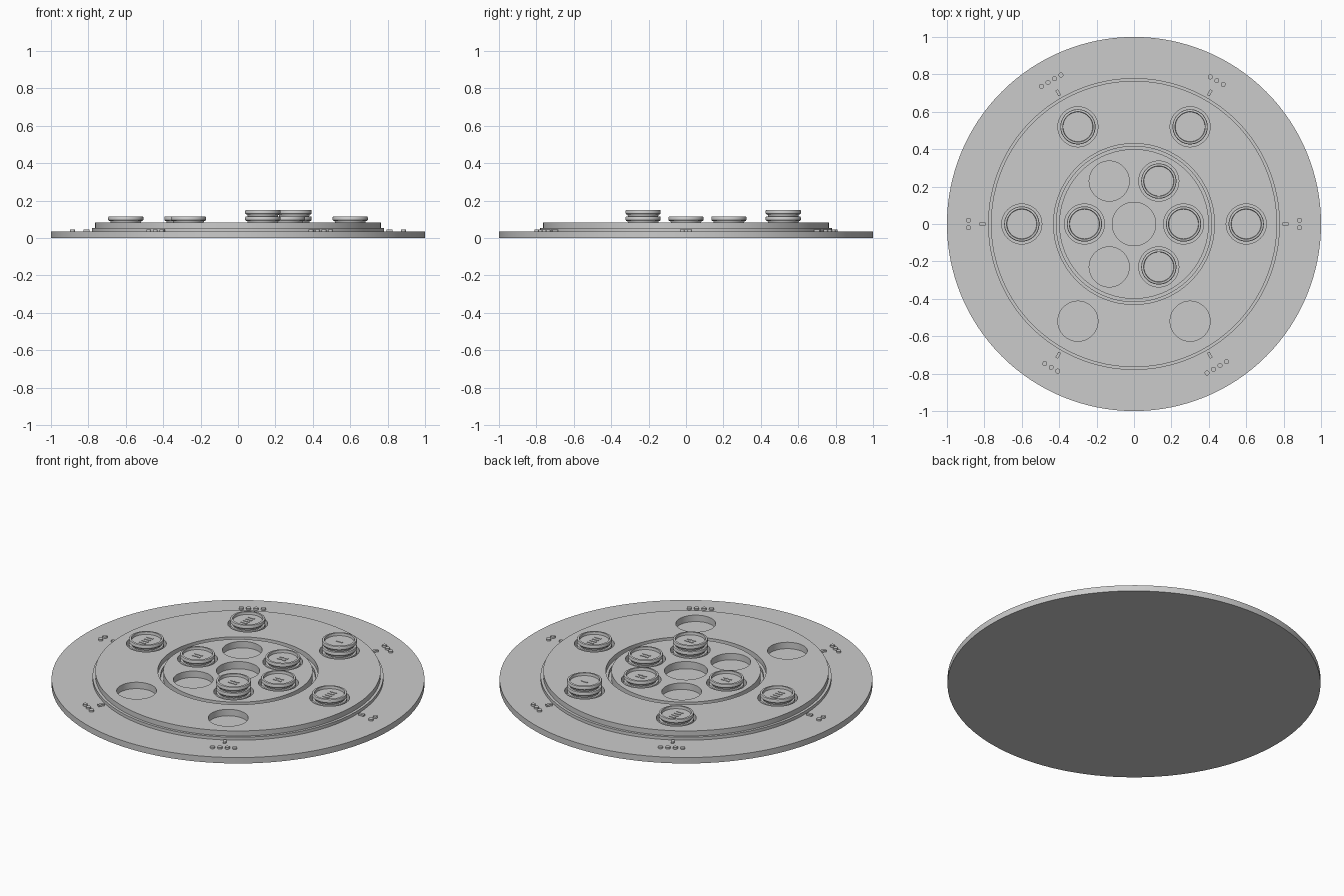
import bpy, bmesh, math
from mathutils import Matrix, Vector

cube = bpy.data.objects.get("Cube")
if cube:
    bpy.data.objects.remove(cube, do_unlink=True)

grey = bpy.data.materials.new("plain grey")
grey.use_nodes = True
grey.diffuse_color = (0.6, 0.6, 0.6, 1)
grey.node_tree.nodes["Principled BSDF"].inputs["Base Color"].default_value = (0.6, 0.6, 0.6, 1)

BASE_TOP, STEP_TOP, TIER_TOP = 0.035, 0.053, 0.083
HOLE_FLOOR, PITCH = 0.045, 0.035


def add_object(name, bm, smooth=True):
    bmesh.ops.recalc_face_normals(bm, faces=bm.faces)
    mesh = bpy.data.meshes.new(name)
    bm.to_mesh(mesh)
    bm.free()
    mesh.materials.append(grey)
    ob = bpy.data.objects.new(name, mesh)
    bpy.context.collection.objects.link(ob)
    if smooth:
        smooth_by_angle(ob)
    return ob


def smooth_by_angle(ob):
    bpy.ops.object.select_all(action='DESELECT')
    ob.select_set(True)
    bpy.context.view_layer.objects.active = ob
    bpy.ops.object.shade_smooth_by_angle(angle=math.radians(35))


def lathe(name, profile, steps=96, closed=False, smooth=True):
    """Revolve (radius, height) points around z."""
    bm = bmesh.new()
    verts = [bm.verts.new((r, 0, z)) for r, z in profile]
    for a, b in zip(verts, verts[1:]):
        bm.edges.new((a, b))
    if closed:
        bm.edges.new((verts[-1], verts[0]))
    bmesh.ops.spin(bm, geom=bm.verts[:] + bm.edges[:], cent=(0, 0, 0), axis=(0, 0, 1),
                   angle=math.tau, steps=steps, use_duplicate=False)
    bmesh.ops.remove_doubles(bm, verts=bm.verts, dist=1e-5)
    return add_object(name, bm, smooth)


def polar(radius, degrees, z=0.0):
    a = math.radians(degrees)
    return Vector((radius * math.cos(a), radius * math.sin(a), z))


def add_cylinder(bm, centre, radius, bottom, top, segments):
    bmesh.ops.create_cone(bm, cap_ends=True, segments=segments, radius1=radius,
                          radius2=radius, depth=top - bottom,
                          matrix=Matrix.Translation((centre.x, centre.y, (top + bottom) / 2)))


def add_box(bm, centre, size, degrees=0):
    bmesh.ops.create_cube(bm, size=1, matrix=Matrix.Translation(centre)
                          @ Matrix.Rotation(math.radians(degrees), 4, 'Z')
                          @ Matrix.Diagonal((*size, 1)))


def drill(ob, holes):
    """Cut round holes given as (centre, radius, floor)."""
    bm = bmesh.new()
    for centre, radius, floor in holes:
        add_cylinder(bm, centre, radius, floor, 0.2, 64)
    cutter = add_object("hole_cutter", bm, False)
    cutter.hide_render = True
    mod = ob.modifiers.new("holes", 'BOOLEAN')
    mod.operation, mod.solver, mod.object = 'DIFFERENCE', 'EXACT', cutter
    bpy.context.view_layer.objects.active = ob
    bpy.ops.object.modifier_apply(modifier=mod.name)
    bpy.data.objects.remove(cutter, do_unlink=True)
    smooth_by_angle(ob)


# Base plate
lathe("base_plate", [(0, 0), (1, 0), (1, BASE_TOP), (0, BASE_TOP)], 128)

# Stepped outer ring and inner disc, with a gap between them
ring = lathe("outer_ring", [(0.415, BASE_TOP), (0.78, BASE_TOP), (0.78, STEP_TOP),
                            (0.765, STEP_TOP), (0.765, TIER_TOP), (0.43, TIER_TOP),
                            (0.43, STEP_TOP), (0.415, STEP_TOP)],
             128, closed=True, smooth=False)
drill(ring, [(polar(0.6, a), 0.107, HOLE_FLOOR) for a in range(0, 360, 60)])

hub = lathe("inner_disc", [(0, BASE_TOP), (0.4, BASE_TOP), (0.4, TIER_TOP), (0, TIER_TOP)],
            smooth=False)
drill(hub, [(polar(0.265, a), 0.107, HOLE_FLOOR) for a in range(0, 360, 60)]
      + [(Vector(), 0.116, 0.04)])

# Dots and pointer bars around the base
bm_dots, bm_bars = bmesh.new(), bmesh.new()
for i, count in enumerate((2, 3, 4, 2, 3, 4)):
    angle = 60 * i
    for k in range(count):
        spot = polar(0.885, angle) + polar((k - (count - 1) / 2) * 0.04, angle + 90)
        add_cylinder(bm_dots, spot, 0.013, BASE_TOP, 0.045, 20)
    add_box(bm_bars, polar(0.81, angle, 0.04), (0.034, 0.016, 0.01), angle)
add_object("marker_dots", bm_dots)
add_object("pointer_bars", bm_bars, False)

# Rimmed token with a narrow foot and a dished top
token = lathe("token", [(0, 0), (0.08, 0), (0.083, 0.01), (0.09, 0.012), (0.094, 0.017),
                        (0.094, 0.03), (0.092, 0.034), (0.09, 0.035), (0.081, 0.035),
                        (0.079, 0.02), (0, 0.02)], 64)


def token_stack(name, radius, angle, count, rows, bars):
    spot = polar(radius, angle, HOLE_FLOOR)
    for k in range(count):
        ob = token.copy()
        ob.name = f"{name}_token_{k + 1}"
        ob.location = spot + Vector((0, 0, k * PITCH))
        bpy.context.collection.objects.link(ob)
    # Low tally bars on the uppermost token
    bm = bmesh.new()
    floor = HOLE_FLOOR + (count - 1) * PITCH + 0.02
    for r in range(rows):
        for b in range(bars):
            offset = Vector(((r - (rows - 1) / 2) * 0.03, (b - (bars - 1) / 2) * 0.024, 0))
            length = 0.04 if rows == 1 else 0.022
            add_box(bm, Vector((spot.x, spot.y, floor + 0.001)) + offset, (length, 0.008, 0.004))
    add_object(f"{name}_tally", bm, False)


for angle, count, bars in ((0, 2, 4), (60, 3, 1), (120, 2, 4), (180, 2, 4)):
    token_stack(f"outer_{angle}", 0.6, angle, count, 1, bars)
for angle, count in ((0, 2), (60, 2), (180, 2), (300, 3)):
    token_stack(f"inner_{angle}", 0.265, angle, count, 2, 2)
bpy.data.objects.remove(token, do_unlink=True)
